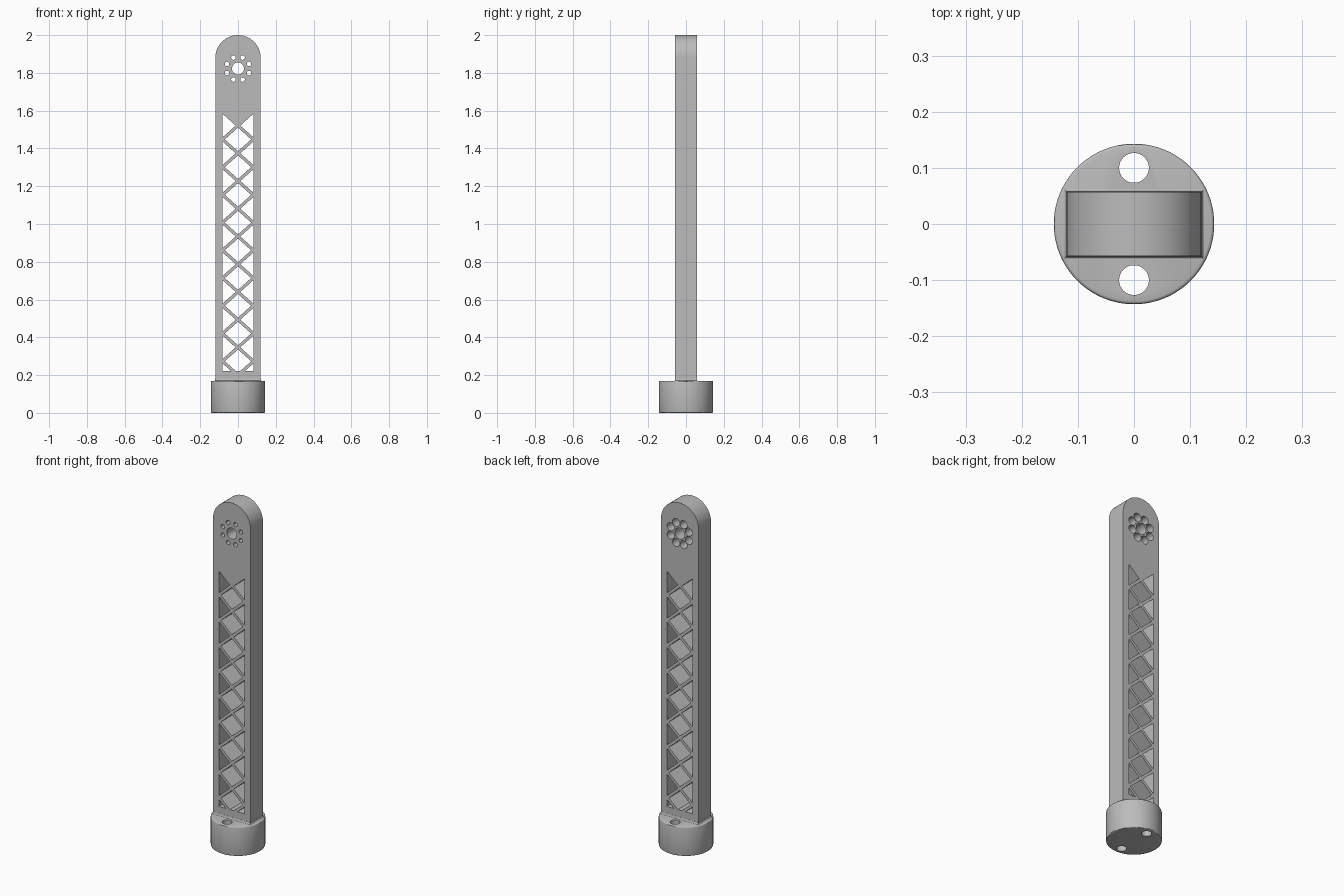
import bpy, bmesh
from math import sin, cos, pi, radians
from mathutils import Matrix, Vector

if "Cube" in bpy.data.objects:
    bpy.data.objects.remove(bpy.data.objects["Cube"])

HALF_W, HALF_D, TOP = 0.12, 0.057, 2.0      # arm half width, half depth, top
BASE_R, BASE_H = 0.143, 0.17

grey = bpy.data.materials.new("plain grey")
grey.use_nodes = True
grey.diffuse_color = (0.5, 0.5, 0.5, 1)
grey.node_tree.nodes["Principled BSDF"].inputs["Base Color"].default_value = (0.5, 0.5, 0.5, 1)


def make(name, bm):
    bmesh.ops.recalc_face_normals(bm, faces=bm.faces)
    mesh = bpy.data.meshes.new(name)
    bm.to_mesh(mesh)
    bm.free()
    mesh.materials.append(grey)
    obj = bpy.data.objects.new(name, mesh)
    bpy.context.collection.objects.link(obj)
    return obj


def select(obj):
    bpy.ops.object.select_all(action="DESELECT")
    obj.select_set(True)
    bpy.context.view_layer.objects.active = obj


def cut(obj, cutter):
    cutter.hide_render = True
    mod = obj.modifiers.new("cut", "BOOLEAN")
    mod.operation, mod.solver, mod.object = "DIFFERENCE", "EXACT", cutter
    select(obj)
    bpy.ops.object.modifier_apply(modifier=mod.name)
    bpy.data.objects.remove(cutter)


def smooth(obj):
    select(obj)
    bpy.ops.object.shade_smooth_by_angle(angle=radians(30))


def polygon(bm, points, y):
    return bm.faces.new([bm.verts.new((x, y, z)) for x, z in points])


def extrude_y(bm, depth):
    new = bmesh.ops.extrude_face_region(bm, geom=bm.faces[:])["geom"]
    verts = [v for v in new if isinstance(v, bmesh.types.BMVert)]
    bmesh.ops.translate(bm, verts=verts, vec=(0, depth, 0))


def cylinder(bm, radius, depth, matrix, segments=32):
    bmesh.ops.create_cone(bm, cap_ends=True, segments=segments, radius1=radius,
                          radius2=radius, depth=depth, matrix=matrix)


def bore(bm, x, y, z, radius, depth):
    cylinder(bm, radius, depth, Matrix.Translation((x, y, z)) @ Matrix.Rotation(pi / 2, 4, "X"))


# Arm: flat bar with a round top
bm = bmesh.new()
outline = [(-HALF_W, BASE_H - 0.02), (HALF_W, BASE_H - 0.02)]
outline += [(HALF_W * cos(a * pi / 40), TOP - HALF_W + HALF_W * sin(a * pi / 40)) for a in range(41)]
polygon(bm, outline, -HALF_D)
extrude_y(bm, 2 * HALF_D)
arm = make("arm", bm)

# Lattice openings: side triangles and central diamonds between crossing struts
win, pitch, first, floor, strut = 0.082, 0.1468, 0.2, 0.222, 0.011
rise = pitch / 2
tall, inner = rise - strut, win * strut / rise
bm = bmesh.new()
for k in range(10):
    z = first + k * pitch
    for s in (-1, 1):
        polygon(bm, [(s * win, z - tall), (s * win, z + tall), (s * inner, z)], -0.1)
    if k < 9:
        z += rise
        polygon(bm, [(0, z - tall), (win - inner, z), (0, z + tall), (inner - win, z)], -0.1)
bmesh.ops.bisect_plane(bm, geom=bm.verts[:] + bm.edges[:] + bm.faces[:],
                       plane_co=(0, 0, floor), plane_no=(0, 0, 1), clear_inner=True)
extrude_y(bm, 0.2)
cut(arm, make("lattice_cutter", bm))

# Hub holes, with wider counterbores from the back
hub, ring = 1.823, 0.063
spots = [(ring * cos(a), hub + ring * sin(a)) for a in (pi / 8 + k * pi / 4 for k in range(8))]
bm = bmesh.new()
bore(bm, 0, 0, hub, 0.032, 0.3)
for x, z in spots:
    bore(bm, x, 0, z, 0.012, 0.3)
cut(arm, make("hole_cutter", bm))
bm = bmesh.new()
for x, z in spots:
    bore(bm, x, HALF_D, z, 0.023, 0.1)
cut(arm, make("counterbore_cutter", bm))
smooth(arm)

# Base: round puck with softened rims and two bolt holes
bm = bmesh.new()
cylinder(bm, BASE_R, BASE_H, Matrix.Translation((0, 0, BASE_H / 2)), 96)
rims = [e for e in bm.edges if abs(e.verts[0].co.z - e.verts[1].co.z) < 1e-5]
bmesh.ops.bevel(bm, geom=rims, offset=0.006, segments=3, profile=0.5, affect="EDGES")
base = make("base", bm)
bm = bmesh.new()
for s in (-1, 1):
    cylinder(bm, 0.0265, 0.5, Matrix.Translation((0, s * 0.1, BASE_H / 2)), 48)
cut(base, make("bolt_cutter", bm))
smooth(base)

# Foot fillet: concave flare where the arm meets the base
bm = bmesh.new()
rings = []
for k in range(6):
    a = k / 5 * pi / 2
    out, z = 0.006 * (1 - sin(a)), BASE_H - 0.001 + 0.014 * (1 - cos(a))
    w, d = HALF_W + out + 0.0005, HALF_D + out + 0.0005
    rings.append([bm.verts.new(p) for p in ((-w, -d, z), (w, -d, z), (w, d, z), (-w, d, z))])
for low, high in zip(rings, rings[1:]):
    for i in range(4):
        j = (i + 1) % 4
        bm.faces.new((low[i], low[j], high[j], high[i]))
bm.faces.new(rings[0])
bm.faces.new(rings[-1])
smooth(make("foot_fillet", bm))
